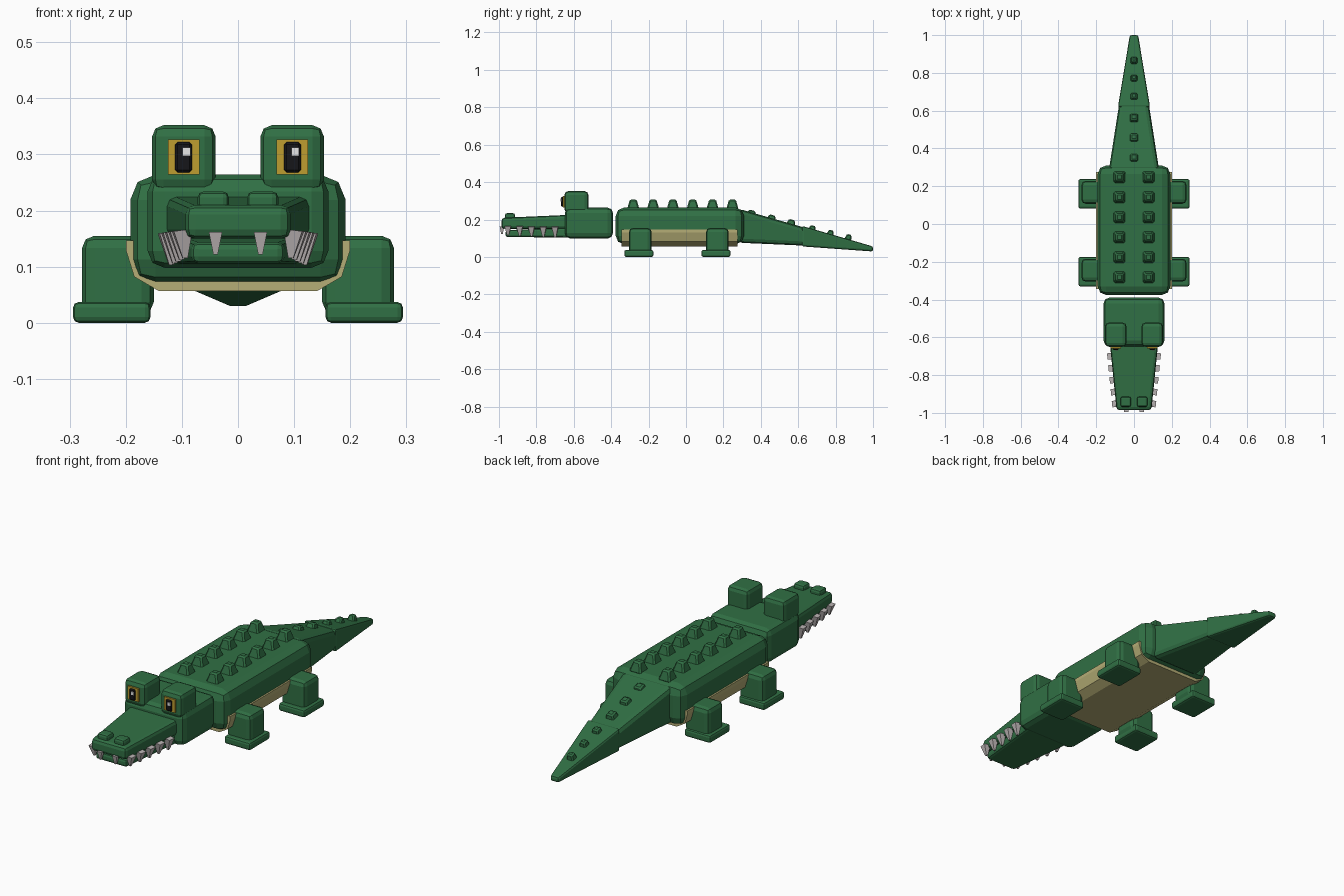
import bpy
import bmesh
from math import radians, sqrt
from mathutils import Matrix, Vector

cube = bpy.data.objects.get("Cube")
if cube:
    bpy.data.objects.remove(cube, do_unlink=True)


def material(name, r, g, b):
    m = bpy.data.materials.new(name)
    m.use_nodes = True
    m.diffuse_color = (r, g, b, 1)
    m.node_tree.nodes["Principled BSDF"].inputs["Base Color"].default_value = (r, g, b, 1)
    return m


GREEN = material("leaf green", .03, .16, .058)
CREAM = material("pale cream", .46, .42, .18)
GREY = material("tooth grey", .5, .46, .46)
YELLOW = material("eye yellow", .52, .34, .03)
BLACK = material("pupil black", .008, .008, .01)
WHITE = material("glint white", .8, .8, .8)


def finish(name, bm, mat, bevel=0, segments=2):
    bmesh.ops.recalc_face_normals(bm, faces=bm.faces[:])
    if bevel:
        bmesh.ops.bevel(bm, geom=bm.edges[:], offset=bevel, segments=segments,
                        profile=.5, affect='EDGES', clamp_overlap=True)
    mesh = bpy.data.meshes.new(name)
    bm.to_mesh(mesh)
    bm.free()
    mesh.materials.append(mat)
    obj = bpy.data.objects.new(name, mesh)
    bpy.context.collection.objects.link(obj)
    return obj


def loft(name, mat, sections, bevel=0, segments=2):
    """Skin closed (x, y, z) outlines of equal length and cap both ends."""
    bm = bmesh.new()
    rings = [[bm.verts.new(p) for p in s] for s in sections]
    n = len(rings[0])
    for a, b in zip(rings, rings[1:]):
        for i in range(n):
            j = (i + 1) % n
            bm.faces.new((a[i], a[j], b[j], b[i]))
    bm.faces.new(rings[0])
    bm.faces.new(rings[-1])
    return finish(name, bm, mat, bevel, segments)


def taper(name, mat, front, back, bevel, segments=2):
    """Block along y; each end is (y, half width, bottom, top)."""
    ends = [[(-w, y, lo), (w, y, lo), (w, y, hi), (-w, y, hi)]
            for y, w, lo, hi in (front, back)]
    return loft(name, mat, ends, bevel, segments)


def box(name, mat, x, y, z, bevel=0, segments=2):
    ends = [[(x[0], v, z[0]), (x[1], v, z[0]), (x[1], v, z[1]), (x[0], v, z[1])] for v in y]
    return loft(name, mat, ends, bevel, segments)


def stud(name, mat, at, base, top, height, tilt=(0, 0, 0), bevel=0):
    """Four-sided frustum standing on the point at."""
    bm = bmesh.new()
    bmesh.ops.create_cone(bm, cap_ends=True, segments=4, radius1=base / sqrt(2),
                          radius2=top / sqrt(2), depth=height,
                          matrix=Matrix.Translation((0, 0, height / 2))
                          @ Matrix.Rotation(radians(45), 4, 'Z'))
    obj = finish(name, bm, mat, bevel, 1)
    obj.location = Vector(at)
    obj.rotation_euler = [radians(a) for a in tilt]
    return obj


# Trunk and pale underside
box("body", GREEN, (-.192, .192), (-.376, .31), (.068, .264), .045)
half = [(.2, .147), (.2, .13), (.185, .082), (.142, .057)]
outline = half + [(-x, z) for x, z in reversed(half)]
loft("belly", CREAM, [[(x, y, z) for x, z in outline] for y in (-.345, .275)])

# Head, snout and jaw
box("head", GREEN, (-.161, .161), (-.648, -.39), (.098, .264), .03)
taper("upper_snout", GREEN, (-.986, .092, .15, .209), (-.6, .131, .15, .226), .016)
taper("lower_jaw", GREEN, (-.965, .082, .106, .143), (-.6, .122, .104, .158), .012)

# Tail in two tapering lengths
taper("tail_base", GREEN, (.28, .134, .076, .258), (.665, .074, .059, .148), .022)
taper("tail_tip", GREEN, (.62, .085, .056, .166), (1.0, .022, .029, .056), .01)

# Scutes along the back and tail
for i in range(6):
    for side in (-1, 1):
        stud(f"back_scute_{i}_{side}", GREEN, (side * .077, -.282 + i * .106, .255),
             .066, .036, .052, bevel=.007)
for i, (y, z, size) in enumerate([(.35, .205, .062), (.457, .18, .06), (.562, .155, .058),
                                  (.675, .123, .05), (.772, .099, .047), (.868, .076, .045)]):
    stud(f"tail_scute_{i}", GREEN, (0, y - .008, z), size, size * .55, .046,
         (-17, 0, 0), .006)

# Mirrored details of the head, plus the legs
for side, label in ((-1, "right"), (1, "left")):
    def span(a, b):
        return sorted((side * a, side * b))

    box(f"{label}_eye_mound", GREEN, span(.04, .153), (-.65, -.522), (.235, .352), .02)
    box(f"{label}_nostril", GREEN, span(.016, .072), (-.968, -.914), (.2, .234), .011)

    # Eye plates; the glint sits on the same side of both pupils
    cx = side * .097
    box(f"{label}_iris", YELLOW, (cx - .028, cx + .028), (-.658, -.649), (.264, .327))
    box(f"{label}_pupil", BLACK, (cx - .015, cx + .015), (-.667, -.657), (.268, .322), .0045, 1)
    box(f"{label}_glint", WHITE, (cx - .002, cx + .012), (-.671, -.664), (.297, .312))

    # Teeth hang from the upper snout
    stud(f"{label}_front_tooth", GREY, (side * .04, -.984, .162), .024, .008, .04, (180, 0, 0))
    for i in range(5):
        y = -.952 + i * .063
        x = .096 + (y + .986) * .1
        stud(f"{label}_side_tooth_{i}", GREY, (side * x, y, .165 - i * .001),
             .034, .009, .05 + i * .002, (180, side * 6, side * -6))

    for end, y in (("front", -.33), ("hind", .082)):
        box(f"{label}_{end}_leg", GREEN, span(.15, .278), (y + .025, y + .146),
            (.015, .155), .022)
        box(f"{label}_{end}_foot", GREEN, span(.156, .294), (y, y + .156), (0, .037), .01)
